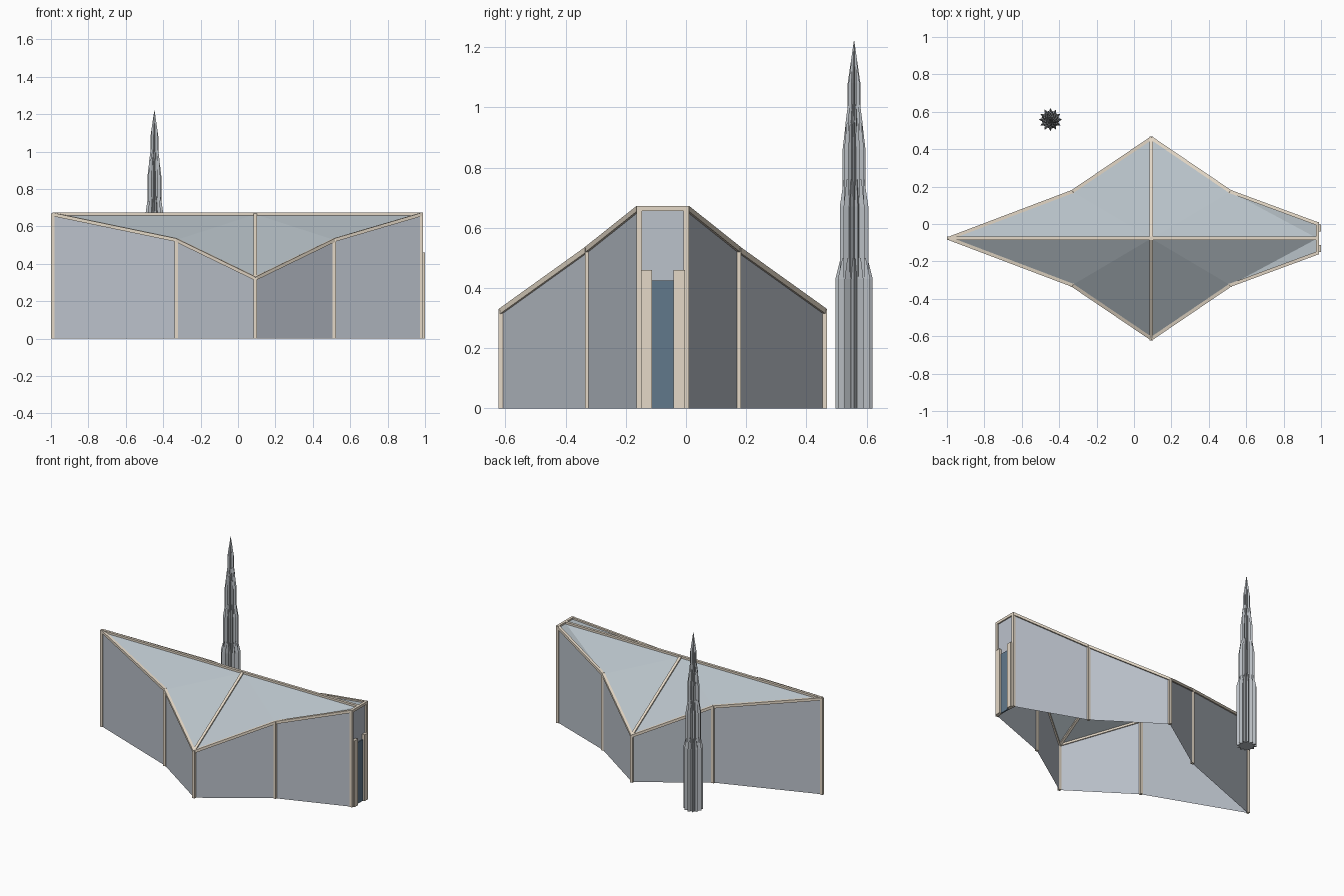
import bpy, bmesh, math
from mathutils import Vector

if "Cube" in bpy.data.objects:
    bpy.data.objects.remove(bpy.data.objects["Cube"])

def mat(name, rgb):
    m = bpy.data.materials.new(name)
    m.diffuse_color = (*rgb, 1)
    m.use_nodes = True
    m.node_tree.nodes["Principled BSDF"].inputs["Base Color"].default_value = m.diffuse_color
    return m

GLASS = mat("pale_glass", (0.50, 0.54, 0.60))
ROOF = mat("roof_glass", (0.47, 0.53, 0.57))
CREAM = mat("cream_frame", (0.78, 0.69, 0.57))
BLUE = mat("door_blue", (0.12, 0.19, 0.26))
STEEL = mat("tower_steel", (0.48, 0.51, 0.54))

def mesh(name, verts, faces, m):
    me = bpy.data.meshes.new(name)
    me.from_pydata([tuple(v) for v in verts], [], faces)
    ob = bpy.data.objects.new(name, me)
    me.materials.append(m)
    bpy.context.collection.objects.link(ob)
    return ob

def recalc(ob):
    bm = bmesh.new()
    bm.from_mesh(ob.data)
    bmesh.ops.recalc_face_normals(bm, faces=bm.faces)
    bm.to_mesh(ob.data)
    bm.free()

def box(name, lo, hi, m):
    bpy.ops.mesh.primitive_cube_add(size=1, location=[(a + b) / 2 for a, b in zip(lo, hi)])
    ob = bpy.context.object
    ob.name = name
    ob.scale = [b - a for a, b in zip(lo, hi)]
    ob.data.materials.append(m)

def beam(name, a, b, w=0.018):
    # square bar between two points, kept upright
    a, b = Vector(a), Vector(b)
    d = (b - a).normalized()
    side = Vector((-d.y, d.x, 0))
    side = side.normalized() if side.length > 1e-4 else Vector((1, 0, 0))
    up = d.cross(side)
    offs = [(side * i + up * j) * w / 2 for i, j in ((-1, -1), (1, -1), (1, 1), (-1, 1))]
    ob = mesh(name, [a + o for o in offs] + [b + o for o in offs],
              [(3, 2, 1, 0), (4, 5, 6, 7)] + [(i, (i + 1) % 4, (i + 1) % 4 + 4, i + 4) for i in range(4)], CREAM)
    recalc(ob)

# Half outline: x, distance from the ridge line, eave height
YC, TOP, H = -0.077, 0.664, 0.009
HALF = [(-0.99, 0, TOP), (-0.33, 0.25, 0.527), (0.093, 0.536, 0.322),
        (0.515, 0.25, 0.527), (0.981, 0.078, TOP)]
ridge_mid, ridge_end = (0.093, YC, TOP), (0.981, YC, TOP)

for s, tag in ((1, "back"), (-1, "front")):
    pts = [(x, YC + s * d, z) for x, d, z in HALF]
    # walls
    ground = [(x, y, 0) for x, y, z in pts]
    mesh("wall_" + tag, pts + ground,
         [(i, i + 1, i + 6, i + 5)[::-s] for i in range(4)], GLASS)
    # folded roof
    mesh("roof_" + tag, pts + [ridge_mid, ridge_end],
         [f[::-s] for f in ((5, 0, 1), (5, 1, 2), (5, 2, 3), (5, 3, 6), (6, 3, 4))], ROOF)
    # posts, eaves and valley bar
    for i, p in enumerate(pts):
        if i or s > 0:
            beam(f"post_{tag}_{i}", (p[0], p[1], 0), (p[0], p[1], p[2] + H * 0.6))
        if i < 4:
            beam(f"eave_{tag}_{i}", p, pts[i + 1])
    beam("valley_bar_" + tag, ridge_mid, pts[2])
    # door pilasters
    y0, y1 = sorted((YC + s * 0.036, YC + s * 0.073))
    box("door_pilaster_" + tag, (0.975, y0, 0), (1.0, y1, 0.46), CREAM)

beam("ridge_bar", HALF[0][:1] + (YC, TOP), ridge_end)

# end wall with door and header
x = 0.981
mesh("end_wall", [(x, YC - 0.078, 0), (x, YC + 0.078, 0), (x, YC + 0.078, TOP), (x, YC - 0.078, TOP)],
     [(0, 1, 2, 3)], GLASS)
beam("end_header", (x, YC - 0.087, TOP), (x, YC + 0.087, TOP))
box("door", (0.978, YC - 0.036, 0), (0.987, YC + 0.036, 0.425), BLUE)

# Tower: nested star-shaped shafts, each tapering in at its top
TIERS = [(0.062, 0.43, 0.50), (0.049, 0.67, 0.76), (0.038, 0.86, 0.95),
         (0.029, 0.95, 1.01), (0.021, 1.08, 1.22)]
N = 24
for t, (r, z1, z2) in enumerate(TIERS):
    rings = [(r, 0), (r, z1), (r * (0.72 if t < 4 else 0.04), z2)]
    verts = []
    for rr, z in rings:
        for k in range(N):
            q = rr * (1 if k % 2 == 0 else 0.68)
            a = math.tau * (k + t % 2) / N
            verts.append((-0.447 + q * math.cos(a), 0.558 + q * math.sin(a), z))
    faces = [(j * N + k, j * N + (k + 1) % N, (j + 1) * N + (k + 1) % N, (j + 1) * N + k)
             for j in range(2) for k in range(N)]
    faces += [tuple(range(N))[::-1]] * (t == 0) + [tuple(range(2 * N, 3 * N))]
    mesh(f"tower_tier_{t + 1}", verts, faces, STEEL)
